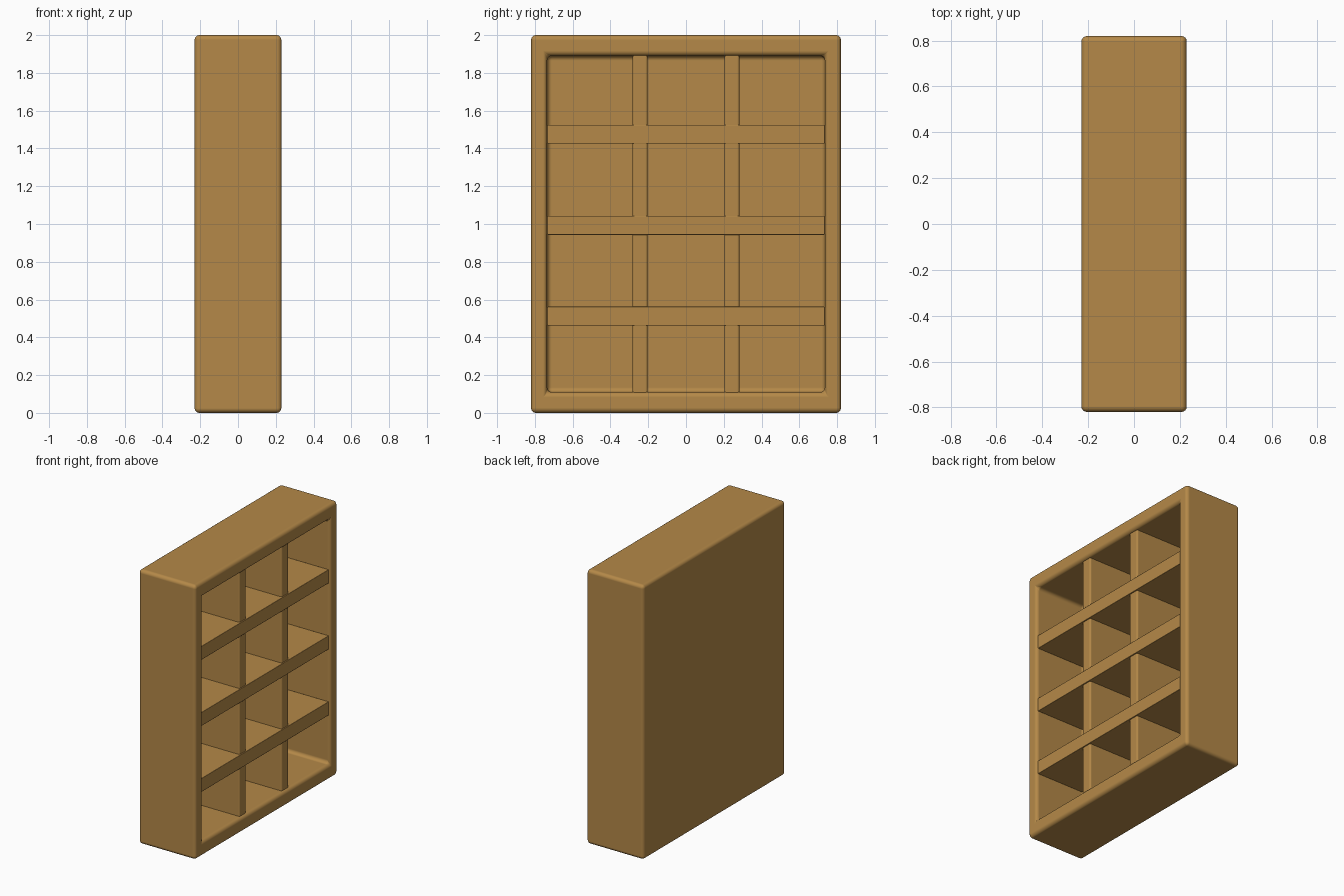
import bpy, bmesh
from mathutils import Vector

if "Cube" in bpy.data.objects:
    bpy.data.objects.remove(bpy.data.objects["Cube"])

# Single warm wood colour
wood = bpy.data.materials.new("warm_wood")
wood.use_nodes = True
COLOUR = (0.46, 0.25, 0.065, 1)
wood.diffuse_color = COLOUR
wood.node_tree.nodes["Principled BSDF"].inputs["Base Color"].default_value = COLOUR

HALF_X, HALF_Y, HEIGHT = 0.23, 0.82, 2.0
INNER_Y, RIM_Z = 0.735, 0.11
BACK_X = -0.18


def box_mesh(low, high):
    low, high = Vector(low), Vector(high)
    bm = bmesh.new()
    bmesh.ops.create_cube(bm, size=1)
    for v in bm.verts:
        v.co = (low + high) / 2 + v.co * (high - low)
    return bm


def finish(bm, name, bevel, segments):
    bmesh.ops.recalc_face_normals(bm, faces=bm.faces)
    mesh = bpy.data.meshes.new(name)
    bm.to_mesh(mesh)
    bm.free()
    mesh.materials.append(wood)
    obj = bpy.data.objects.new(name, mesh)
    bpy.context.collection.objects.link(obj)
    for poly in mesh.polygons:
        poly.use_smooth = True
    mod = obj.modifiers.new("rounded_edges", "BEVEL")
    mod.width = bevel
    mod.segments = segments
    mod.limit_method = "ANGLE"
    mod.harden_normals = True
    return obj


# Cabinet: a box with its +x face inset and pushed in to form the cavity
bm = box_mesh((-HALF_X, -HALF_Y, 0), (HALF_X, HALF_Y, HEIGHT))
bm.normal_update()
face = max(bm.faces, key=lambda f: f.calc_center_median().x)
face = bmesh.ops.extrude_discrete_faces(bm, faces=[face])["faces"][0]
for v in face.verts:
    v.co.y = INNER_Y if v.co.y > 0 else -INNER_Y
    v.co.z = HEIGHT - RIM_Z if v.co.z > 1 else RIM_Z
face = bmesh.ops.extrude_discrete_faces(bm, faces=[face])["faces"][0]
for v in face.verts:
    v.co.x = BACK_X
finish(bm, "cabinet_frame", 0.025, 4)

# Horizontal shelves
for i, z in enumerate((0.512, 0.993, 1.475)):
    bm = box_mesh((BACK_X - 0.01, -INNER_Y, z - 0.05),
                  (0.218, INNER_Y, z + 0.05))
    finish(bm, f"shelf_{i + 1}", 0.004, 2)

# Upright dividers, set slightly behind the shelf fronts
for side, name in ((-1, "right_divider"), (1, "left_divider")):
    y = side * 0.243
    bm = box_mesh((BACK_X - 0.01, y - 0.04, RIM_Z - 0.01),
                  (0.21, y + 0.04, HEIGHT - RIM_Z + 0.01))
    finish(bm, name, 0.012, 3)
